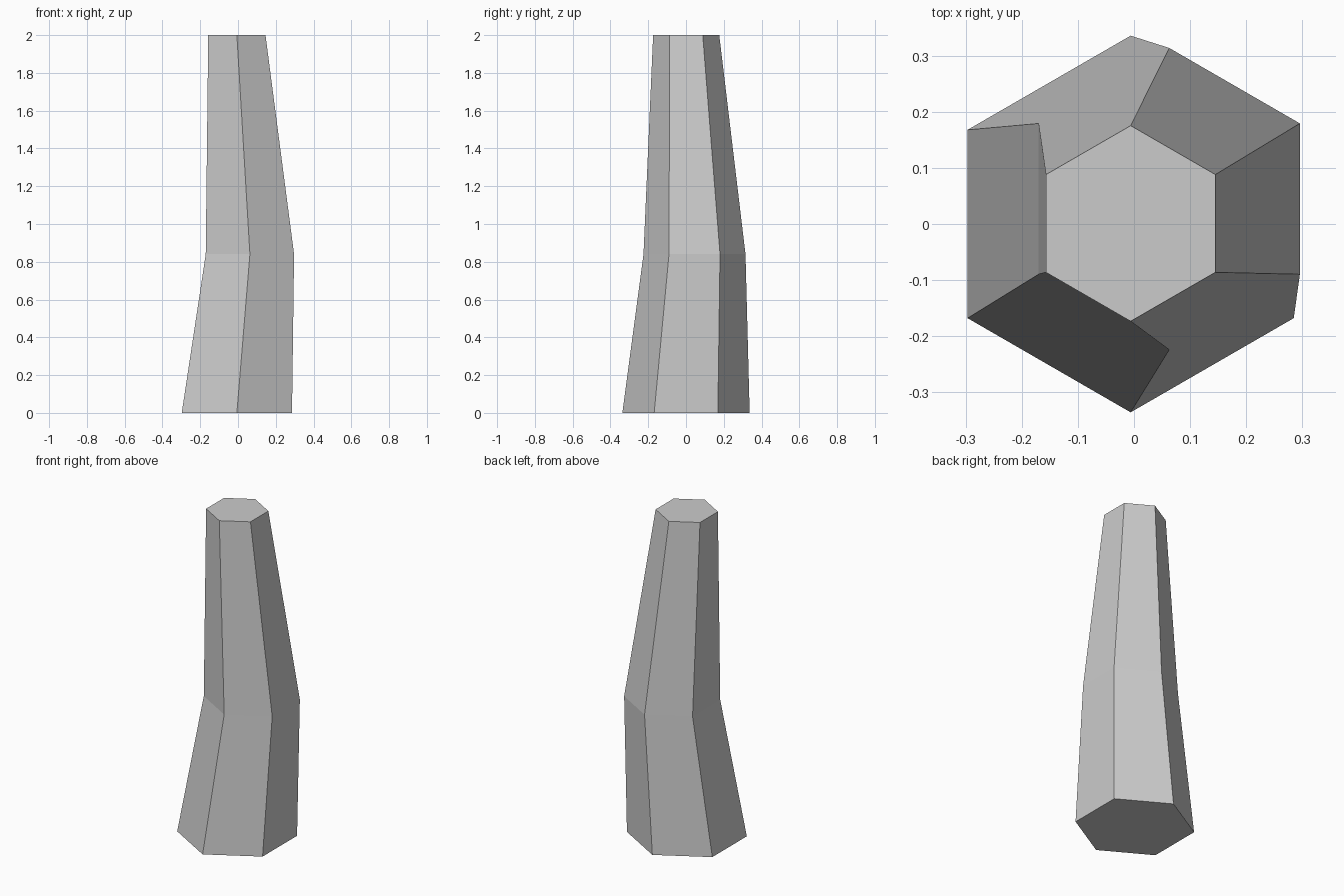
import bpy, bmesh, math

if "Cube" in bpy.data.objects:
    bpy.data.objects.remove(bpy.data.objects["Cube"])

SIDES = 6
# Rings of the trunk: centre x, centre y, height, radius
RINGS = [(-0.006, 0.0, 0.0, 0.337),
         (0.063, 0.045, 0.84, 0.27),
         (-0.006, 0.001, 2.0, 0.175)]


def add_ring(bm, cx, cy, z, r):
    angles = [math.radians(90) + i * math.tau / SIDES for i in range(SIDES)]
    return [bm.verts.new((cx + r * math.cos(a), cy + r * math.sin(a), z)) for a in angles]


# Bent, tapering hexagonal trunk
bm = bmesh.new()
rings = [add_ring(bm, *ring) for ring in RINGS]
for low, high in zip(rings, rings[1:]):
    for i in range(SIDES):
        j = (i + 1) % SIDES
        bm.faces.new((low[i], low[j], high[j], high[i]))

# End caps
bm.faces.new(rings[0][::-1])
bm.faces.new(rings[-1])

mesh = bpy.data.meshes.new("trunk")
bm.to_mesh(mesh)
bm.free()
bpy.context.collection.objects.link(bpy.data.objects.new("trunk", mesh))
